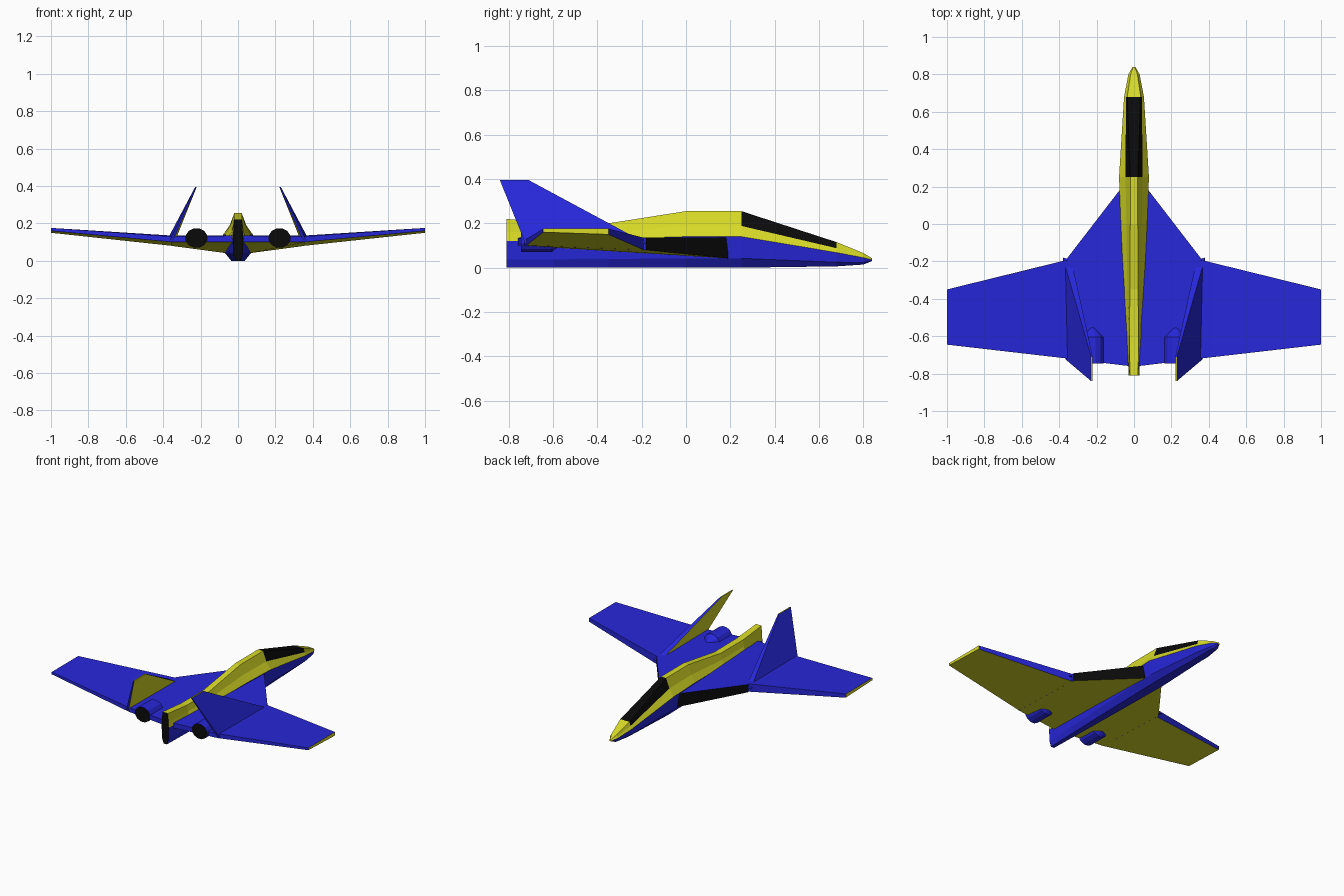
import bpy, bmesh, math
from mathutils import Vector

cube = bpy.data.objects.get("Cube")
if cube:
    bpy.data.objects.remove(cube, do_unlink=True)


def material(name, rgb):
    mat = bpy.data.materials.new(name)
    mat.use_nodes = True
    mat.diffuse_color = (*rgb, 1)
    mat.node_tree.nodes["Principled BSDF"].inputs["Base Color"].default_value = (*rgb, 1)
    return mat


BLUE, YELLOW, BLACK = 0, 1, 2
PALETTE = [material("body blue", (0.02, 0.02, 0.7)),
           material("trim yellow", (0.68, 0.7, 0.02)),
           material("matte black", (0.003, 0.003, 0.003))]


def loft(name, rings, paint, mirror=True):
    """Skin equal-length rings of points, cap both ends, colour faces by rule."""
    bm = bmesh.new()
    loops = [[bm.verts.new(p) for p in ring] for ring in rings]
    count = len(loops[0])
    for a, b in zip(loops, loops[1:]):
        for i in range(count):
            j = (i + 1) % count
            bm.faces.new((a[i], a[j], b[j], b[i]))
    bm.faces.new(loops[0])
    bm.faces.new(loops[-1])
    bmesh.ops.recalc_face_normals(bm, faces=bm.faces)
    bm.normal_update()
    bm.faces.ensure_lookup_table()
    for f in bm.faces:
        f.material_index = paint(f, f.calc_center_median(), f.normal)
    mesh = bpy.data.meshes.new(name)
    bm.to_mesh(mesh)
    bm.free()
    for mat in PALETTE:
        mesh.materials.append(mat)
    obj = bpy.data.objects.new(name, mesh)
    bpy.context.collection.objects.link(obj)
    if mirror:
        obj.modifiers.new("Mirror", 'MIRROR').use_mirror_merge = False
    return obj


# Fuselage: y, bottom, seam, top, half width, ridge half width
STATIONS = [
    (-0.81, 0, 0.12, 0.22, 0.028, 0.022),
    (-0.6, 0, 0.125, 0.2, 0.04, 0.024),
    (-0.35, 0, 0.13, 0.2, 0.054, 0.022),
    (0, 0, 0.14, 0.255, 0.07, 0.02),
    (0.25, 0, 0.14, 0.255, 0.08, 0.02),
    (0.68, 0.006, 0.068, 0.115, 0.053, 0.036),
    (0.8, 0.014, 0.045, 0.066, 0.03, 0.018),
    (0.84, 0.03, 0.035, 0.042, 0.008, 0.004),
]


def section(y, bottom, seam, top, width, ridge):
    half = [(width * 0.45, bottom),
            (width * 0.87, bottom + 0.3 * (seam - bottom)),
            (width, seam),
            (ridge + 0.42 * (width - ridge), seam + 0.42 * (top - seam)),
            (ridge, top)]
    return [(x, y, z) for x, z in half] + [(-x, y, z) for x, z in reversed(half)]


def seam_at(y):
    for a, b in zip(STATIONS, STATIONS[1:]):
        if a[0] <= y <= b[0]:
            return a[2] + (b[2] - a[2]) * (y - a[0]) / (b[0] - a[0])
    return 0


def paint_fuselage(f, c, n):
    if n.y < -0.9:
        return BLACK
    if c.z < seam_at(c.y):
        return BLUE
    # Canopy glass is the raised strip of the long forward bay
    glass = 0.3 < c.y < 0.65 and min(abs(v.co.x) / 0.052 for v in f.verts) < 0.75
    return BLACK if glass else YELLOW


loft("fuselage", [section(*s) for s in STATIONS], paint_fuselage, mirror=False)


def slab(name, outline, paint):
    """Plate whose corners are x, y, underside z, top z."""
    return loft(name, [[(x, y, lo) for x, y, lo, hi in outline],
                       [(x, y, hi) for x, y, lo, hi in outline]], paint)


# Inner wings with dark intake fronts
def paint_inner(f, c, n):
    if n.z < -0.5:
        return YELLOW
    return BLACK if n.y > 0.3 and n.z < 0.5 else BLUE


slab("inner_wing", [(0.02, 0.2, 0.04, 0.135), (0.07, 0.19, 0.042, 0.135),
                    (0.355, -0.18, 0.08, 0.135), (0.355, -0.72, 0.1, 0.13),
                    (0.02, -0.76, 0.1, 0.135)], paint_inner)


# Outer wings
def paint_outer(f, c, n):
    return YELLOW if n.z < -0.5 or c.x > 0.99 else BLUE


slab("outer_wing", [(0.35, -0.19, 0.08, 0.135), (1, -0.35, 0.15, 0.176),
                    (1, -0.645, 0.16, 0.176), (0.35, -0.72, 0.1, 0.13)], paint_outer)


# Inward-leaning tail fins, yellow inside and on the tip
def paint_fin(f, c, n):
    return YELLOW if (n.x < -0.7 or c.z > 0.39) else BLUE


loft("tail_fin", [
    [(0.335, -0.19, 0.11), (0.38, -0.18, 0.11), (0.365, -0.725, 0.11), (0.345, -0.725, 0.11)],
    [(0.221, -0.71, 0.395), (0.229, -0.71, 0.395), (0.229, -0.84, 0.395), (0.221, -0.84, 0.395)],
], paint_fin)

# Engine nacelles with pointed fronts and dark nozzles
SIDES = 12


def engine_ring(y, radius):
    angles = [math.tau * (i + 0.5) / SIDES for i in range(SIDES)]
    return [Vector((0.222 + radius * math.cos(a), y, 0.122 + 0.88 * radius * math.sin(a)))
            for a in angles]


loft("engine_nacelle", [engine_ring(-0.745, 0.06), engine_ring(-0.605, 0.06),
                        engine_ring(-0.545, 0.004)],
     lambda f, c, n: BLACK if n.y < -0.9 else BLUE)
